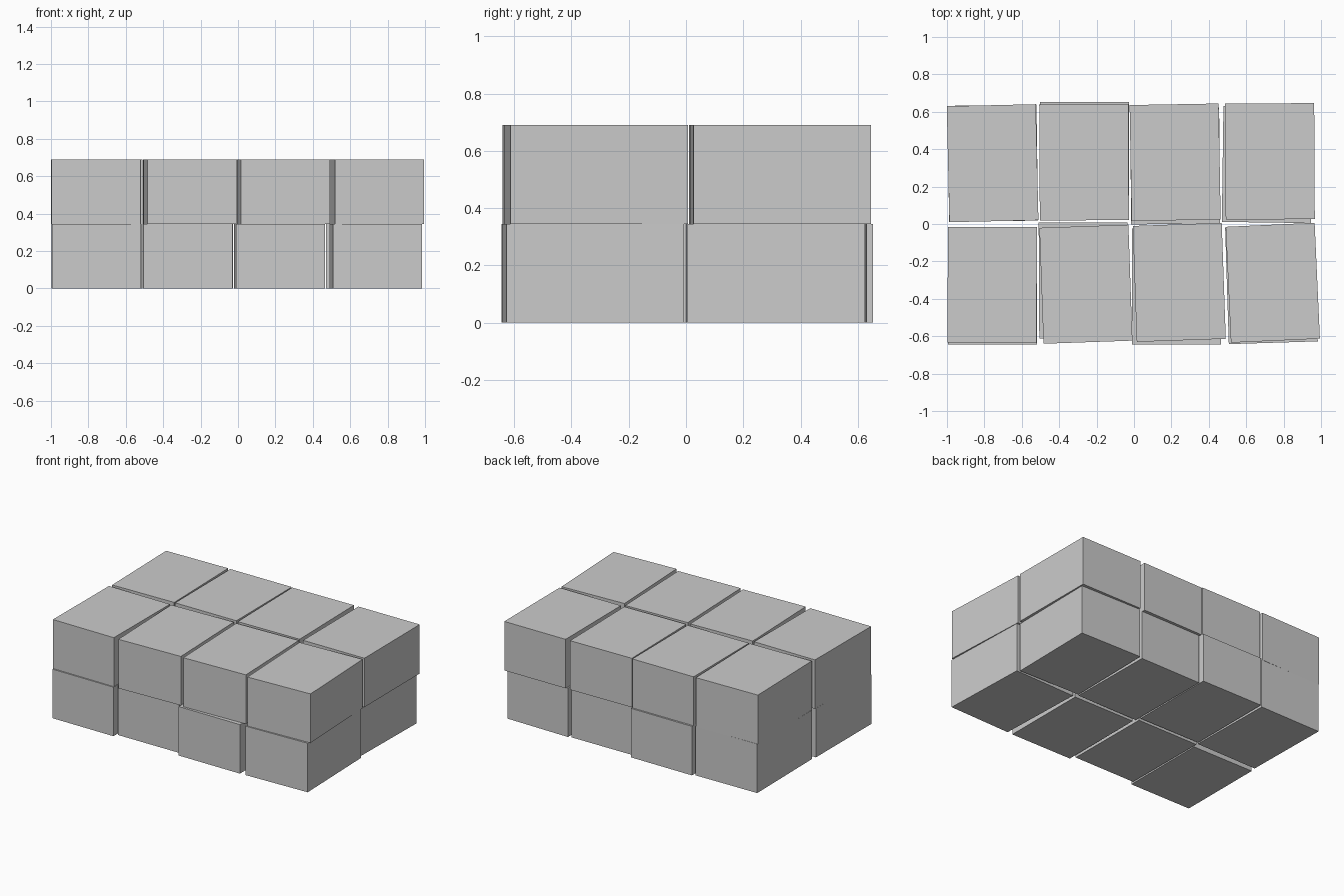
import bpy
from math import radians

cube = bpy.data.objects.get("Cube")
if cube:
    bpy.data.objects.remove(cube, do_unlink=True)

# One plain grey for every block
grey = bpy.data.materials.new("light grey")
grey.use_nodes = True
colour = (0.6, 0.6, 0.6, 1)
grey.diffuse_color = colour
grey.node_tree.nodes["Principled BSDF"].inputs["Base Color"].default_value = colour

WIDTH, DEPTH, HEIGHT = 0.476, 0.62, 0.345

# Loosely stacked blocks, listed along x: centre x, centre y, turn in degrees
layers = {
    "lower_front": (0, [(-0.757, -0.335, 0), (-0.27, -0.302, 0.3),
                        (0.228, -0.335, 0), (0.735, -0.325, 1.8)]),
    "lower_back": (0, [(-0.755, 0.325, 0.8), (-0.265, 0.342, 0),
                       (0.22, 0.31, 0.5), (0.712, 0.318, -0.8)]),
    "upper_front": (1, [(-0.758, -0.326, -0.3), (-0.257, -0.322, 2),
                        (0.242, -0.312, 2), (0.742, -0.314, 2.6)]),
    "upper_back": (1, [(-0.756, 0.325, 1.3), (-0.267, 0.33, 0.3),
                       (0.22, 0.33, 1), (0.727, 0.335, 0.3)]),
}


def add_block(name, x, y, level, turn):
    bpy.ops.mesh.primitive_cube_add(
        size=1, location=(x, y, HEIGHT * (level + 0.5)),
        rotation=(0, 0, radians(turn)))
    block = bpy.context.object
    block.name = name
    block.scale = (WIDTH, DEPTH, HEIGHT)
    block.data.materials.append(grey)


for row, (level, blocks) in layers.items():
    for i, (x, y, turn) in enumerate(blocks, 1):
        add_block(f"{row}_block_{i}", x, y, level, turn)
